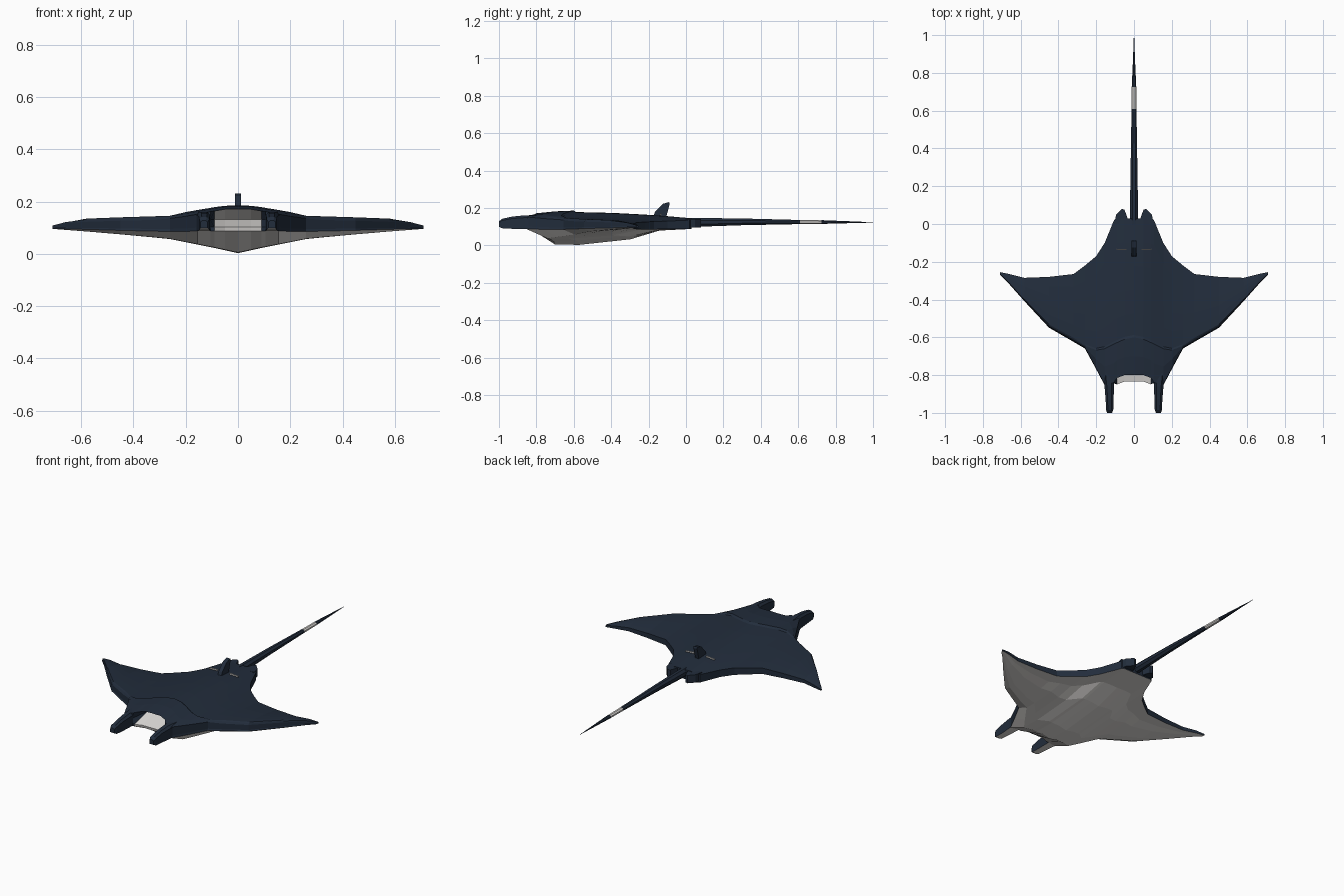
import bpy, bmesh, math


def material(name, rgb):
    m = bpy.data.materials.new(name)
    m.diffuse_color = (*rgb, 1)
    return m


NAVY = material("navy skin", (0.016, 0.026, 0.045))
PALE = material("pale belly", (0.72, 0.70, 0.68))


def loft(name, rings, rule=None):
    """Skin a closed solid over equal-sized rings; rule(ring, strip) gives the colour index."""
    bm = bmesh.new()
    rows = [[bm.verts.new(p) for p in ring] for ring in rings]
    n = len(rows[0])
    for i in range(len(rows) - 1):
        for j in range(n):
            k = (j + 1) % n
            f = bm.faces.new((rows[i][j], rows[i][k], rows[i + 1][k], rows[i + 1][j]))
            f.material_index = rule(i, j) if rule else 0
    bm.faces.new(rows[0])
    bm.faces.new(rows[-1])
    bmesh.ops.recalc_face_normals(bm, faces=bm.faces)
    me = bpy.data.meshes.new(name)
    bm.to_mesh(me)
    bm.free()
    me.materials.append(NAVY)
    me.materials.append(PALE)
    ob = bpy.data.objects.new(name, me)
    bpy.context.collection.objects.link(ob)
    return ob


def interp(points, v):
    for (a, fa), (b, fb) in zip(points, points[1:]):
        if v <= b:
            return fa + (fb - fa) * (v - a) / (b - a)
    return points[-1][1]


# Span stations: x, front y, back y, front top z, crest z, back top z, rim z, keel z
STATIONS = [
    (0.000, -0.80, 0.03, 0.172, 0.178, 0.145, 0.088, 0.003),
    (0.050, -0.80, 0.03, 0.171, 0.176, 0.145, 0.088, 0.014),
    (0.090, -0.815, 0.03, 0.164, 0.171, 0.138, 0.088, 0.023),
    (0.106, -0.84, 0.02, 0.162, 0.168, 0.135, 0.088, 0.026),
    (0.155, -0.85, -0.10, 0.152, 0.160, 0.130, 0.088, 0.036),
    (0.200, -0.765, -0.17, 0.144, 0.152, 0.128, 0.086, 0.045),
    (0.260, -0.655, -0.22, 0.136, 0.146, 0.125, 0.086, 0.057),
    (0.320, -0.62, -0.265, 0.130, 0.144, 0.122, 0.087, 0.063),
    (0.450, -0.545, -0.28, 0.127, 0.140, 0.118, 0.090, 0.075),
    (0.580, -0.405, -0.285, 0.123, 0.135, 0.115, 0.094, 0.086),
    (0.660, -0.315, -0.265, 0.117, 0.120, 0.112, 0.096, 0.092),
    (0.710, -0.265, -0.255, 0.105, 0.106, 0.104, 0.096, 0.096),
]
HEAD_EDGE = [(0, -0.60), (0.05, -0.61), (0.106, -0.635), (0.155, -0.66), (0.2, -0.668), (0.26, -0.645)]
KEEL = [(0, 0), (0.15, 0.97), (0.3, 1), (0.62, 0.65), (0.8, 0.1), (1, 0)]
TOP_T = [0, 0.2, 0.4, 0.6, 0.8, 1]


def body_ring(side, x, fy, by, fz, cz, bz, rim, keel):
    head = x < 0.26
    step = 0.008 if head else 0
    edge = interp(HEAD_EDGE, x) if x <= 0.26 else fy + 0.05 * (by - fy)
    # Upper surface: raised head plate, then the back
    top = [(fy, fz), ((fy + edge) / 2, (fz + cz + step) / 2 + 0.003), (edge, cz + step)]
    for t in TOP_T:
        y = edge + 0.1 * (by - edge) * (0.2 if t == 0 else 0) + t * (by - edge)
        top.append((y, cz + (bz - cz) * t ** 1.8))
    # Belly, from the back rim to the front rim
    low = fy - (0.03 if x < 0.1 else 0.004)
    belly = [(low + (by - low) * t, rim + (keel - rim) * d) for t, d in reversed(KEEL)]
    # Open mouth: lip, deep corner and roof; flat rim outside it
    if x < 0.1:
        mouth = [(low - 0.004, 0.103), (fy + 0.09, 0.132)]
    else:
        mouth = [(fy, rim + (fz - rim) * 0.2), (fy, rim + (fz - rim) * 0.6)]
    return [(side * x, y, z) for y, z in top + belly + mouth]


signed = [(-1, s) for s in reversed(STATIONS[1:])] + [(1, s) for s in STATIONS]
xs = [abs(s[0]) for _, s in signed]


def body_colour(i, j):
    if 9 <= j <= 13:
        return 1
    return int(j > 13 and max(xs[i], xs[i + 1]) < 0.1)


loft("body", [body_ring(side, *s) for side, s in signed], body_colour)

# Head horns: y, inner x, outer x, low z, high z
HORN = [(-1.0, 0.116, 0.143, 0.100, 0.128), (-0.985, 0.110, 0.148, 0.092, 0.142),
        (-0.93, 0.108, 0.150, 0.089, 0.154), (-0.86, 0.106, 0.156, 0.088, 0.161),
        (-0.78, 0.104, 0.168, 0.088, 0.160)]
for side, label in ((-1, "left"), (1, "right")):
    rings = []
    for y, a, b, lo, hi in HORN:
        c = (b - a) * 0.25
        outline = [(a, lo), (b, lo), (b, hi - c), (b - c, hi), (a + c, hi), (a, hi - c)]
        rings.append([(side * x, y, z) for x, z in outline])
    loft(label + "_horn", rings, lambda i, j: int(j == 0))

    # Pelvic lobe beside the tail root
    lobe = [(0.03, 0.0), (0.036, 0.035), (0.05, 0.075), (0.065, 0.08), (0.095, 0.048), (0.105, 0.0)]
    loft(label + "_pelvic_fin", [[(side * x, y, z) for x, y in lobe] for z in (0.095, 0.142)])

    # Pale slit on the back
    slit = [(0.04, -0.138), (0.095, -0.136), (0.095, -0.131), (0.04, -0.132)]
    loft(label + "_slit", [[(side * x, y, z + 0.163 - 0.07 * (x - 0.04)) for x, y in slit]
                           for z in (0, 0.008)], lambda i, j: 1).data.polygons.foreach_set(
        "material_index", [1] * 6)

# Tapering tail with a pale band: y, half width, centre z, half height
TAIL = [(-0.06, 0.024, 0.123, 0.026), (0.04, 0.022, 0.123, 0.024), (0.3, 0.018, 0.126, 0.018),
        (0.61, 0.013, 0.125, 0.011), (0.725, 0.012, 0.125, 0.010), (0.88, 0.005, 0.124, 0.005),
        (1.0, 0.0008, 0.123, 0.0008)]
loft("tail", [[(w * math.cos(a) / 0.924, y, z + h * math.sin(a) / 0.924)
               for a in (math.pi / 8 + k * math.pi / 4 for k in range(8))]
              for y, w, z, h in TAIL], lambda i, j: int(i == 3))

# Small swept dorsal fin
FIN = [(-0.175, 0.155), (-0.165, 0.18), (-0.125, 0.222), (-0.09, 0.232), (-0.087, 0.222), (-0.105, 0.155)]
loft("dorsal_fin", [[(x, y, z) for y, z in FIN] for x in (-0.012, 0.012)])
